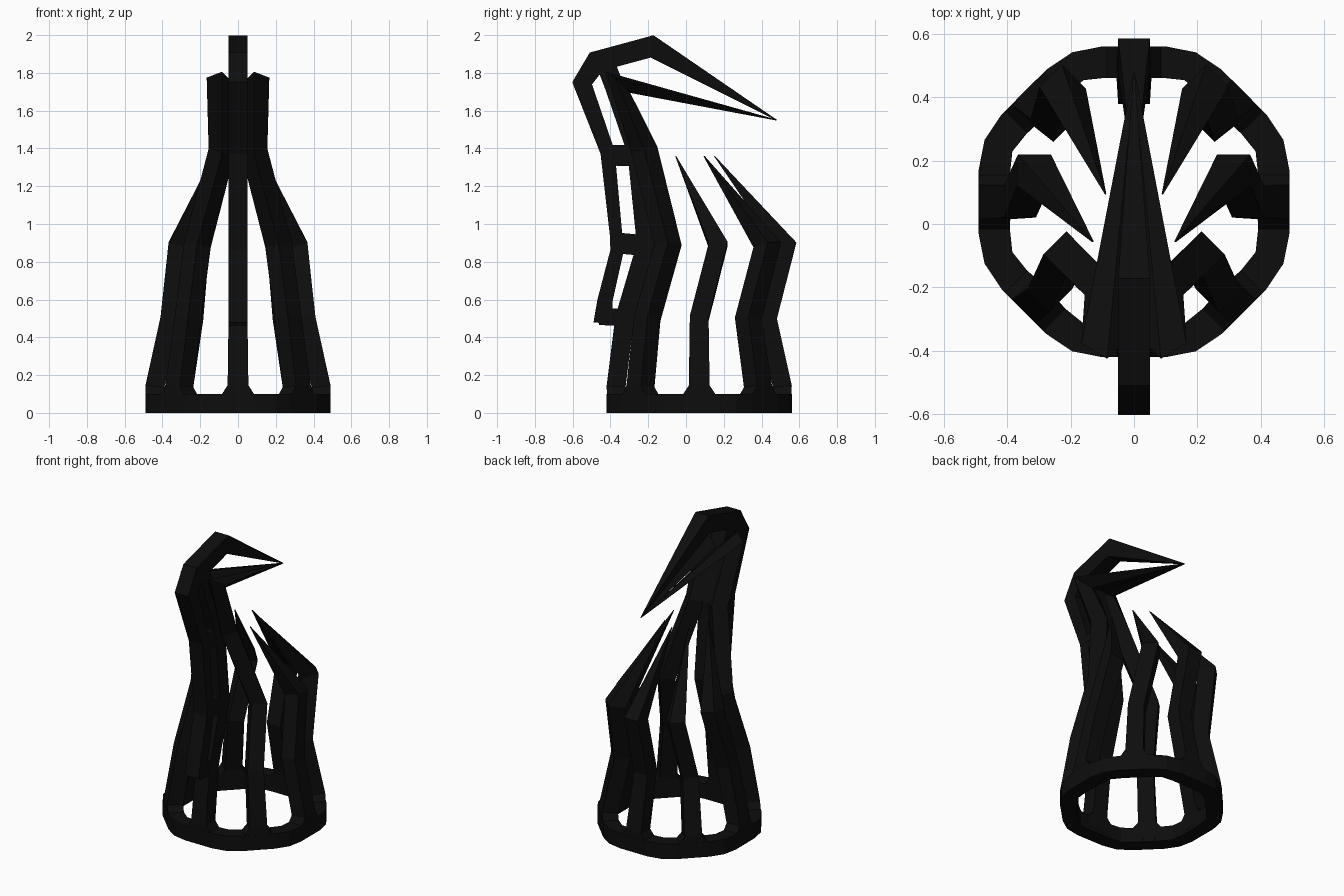
import bpy, bmesh, math
from mathutils import Vector

if "Cube" in bpy.data.objects:
    bpy.data.objects.remove(bpy.data.objects["Cube"])

black = bpy.data.materials.new("black")
black.diffuse_color = (0.004, 0.004, 0.004, 1)
black.use_nodes = True
black.node_tree.nodes["Principled BSDF"].inputs["Base Color"].default_value = black.diffuse_color
CY = 0.07          # ring centre in y
TIP = 0.002


def finish(name, bm):
    bmesh.ops.recalc_face_normals(bm, faces=bm.faces)
    me = bpy.data.meshes.new(name)
    bm.to_mesh(me)
    bm.free()
    me.materials.append(black)
    ob = bpy.data.objects.new(name, me)
    bpy.context.collection.objects.link(ob)
    return ob


def bar(name, nodes, side):
    """Mitred four-sided bar. nodes: (point, half width along side, half depth)."""
    bm = bmesh.new()
    pts = [Vector(n[0]) for n in nodes]
    rings = []
    for i, (p, w, d) in enumerate(nodes):
        p = pts[i]
        before = (p - pts[i - 1]).normalized() if i else None
        after = (pts[i + 1] - p).normalized() if i < len(pts) - 1 else None
        t = ((before or after) + (after or before)).normalized()
        mitre = min(1.4, 1 / max(0.3, t.dot(after or before)))
        u = Vector(side)
        u = (u - t * u.dot(t)).normalized()
        v = t.cross(u)
        rings.append([bm.verts.new(p + u * w * a + v * d * mitre * b)
                      for a, b in ((1, 1), (-1, 1), (-1, -1), (1, -1))])
    for a, b in zip(rings, rings[1:]):
        for k in range(4):
            j = (k + 1) % 4
            bm.faces.new((a[k], a[j], b[j], b[k]))
    bm.faces.new(rings[0])
    bm.faces.new(rings[-1])
    return finish(name, bm)


def post(name, angle, path):
    """Bar rising from the ring with a flared foot; last node may be a tip."""
    a = math.radians(angle)
    x, y = 0.44 * math.cos(a), CY + 0.44 * math.sin(a)
    nodes = [((x, y, 0.02), 0.09, 0.049), ((x, y, 0.1), 0.085, 0.049),
             ((x, y, 0.14), 0.055, 0.05)]
    nodes += [(p[:3], *( [p[3]] * 2 if len(p) > 3 else [0.05] * 2)) for p in path]
    return bar(name, nodes, (-math.sin(a), math.cos(a), 0))


# Base ring: square section, flat across each of the eight posts
bm = bmesh.new()
loops = []
for k in range(8):
    for off, ro, ri in ((-11.5, 0.5, 0.40), (11.5, 0.5, 0.40), (22.5, 0.51, 0.415)):
        a = math.radians(45 * k + off)
        c, s = math.cos(a), math.sin(a)
        loops.append([bm.verts.new((r * c, CY + r * s, z))
                      for r, z in ((ro, 0), (ro, 0.1), (ri, 0.1), (ri, 0))])
for i, a in enumerate(loops):
    b = loops[(i + 1) % len(loops)]
    for k in range(4):
        j = (k + 1) % 4
        bm.faces.new((a[k], a[j], b[j], b[k]))
finish("base_ring", bm)

# Mirrored posts: neck sides (ending in the lower beak), side and rear prongs
for s, label in ((1, "right"), (-1, "left")):
    def ang(a):
        return a if s == 1 else 180 - a
    post("neck_side_" + label, ang(-45),
         [(s * 0.265, -0.205, 0.5), (s * 0.215, -0.095, 0.89),
          (s * 0.085, -0.22, 1.39), (s * 0.085, -0.36, 1.75),
          (0, 0.48, 1.55, TIP)])
    post("side_prong_" + label, ang(0),
         [(s * 0.36, 0.07, 0.5), (s * 0.315, 0.17, 0.89),
          (s * 0.13, -0.055, 1.36, TIP)])
    post("rear_side_prong_" + label, ang(45),
         [(s * 0.255, 0.33, 0.5), (s * 0.225, 0.43, 0.89),
          (s * 0.09, 0.095, 1.36, TIP)])

# Rear prong and inner neck post on the centre line
post("rear_prong", 90, [(0, 0.43, 0.5), (0, 0.53, 0.89), (0, 0.15, 1.36, TIP)])
post("neck_centre", -90,
     [(0, -0.325, 0.5), (0, -0.21, 0.89), (0, -0.26, 1.38),
      (0, -0.38, 1.73), (0, -0.43, 1.86)])

# Outer spine curving over the head into the upper beak
spine = [(-0.44, 0.475, 0.05), (-0.43, 0.59, 0.04), (-0.365, 0.86, 0.035),
         (-0.37, 0.94, 0.033), (-0.415, 1.38, 0.038), (-0.55, 1.745, 0.047),
         (-0.475, 1.86, 0.055), (-0.18, 1.94, 0.055)]
bar("spine_and_upper_beak",
    [((0, y, z), 0.05, d) for y, z, d in spine] + [((0, 0.48, 1.55), TIP, TIP)],
    (1, 0, 0))

# Rungs tying the spine to the inner neck post
for i, (y0, z0, y1, z1, d) in enumerate(((-0.31, 0.505, -0.46, 0.51, 0.045),
                                         (-0.21, 0.885, -0.37, 0.90, 0.055),
                                         (-0.26, 1.36, -0.42, 1.365, 0.055))):
    bar("spine_rung_%d" % (i + 1),
        [((0, y0, z0), 0.049, d), ((0, y1, z1), 0.049, d)], (1, 0, 0))
